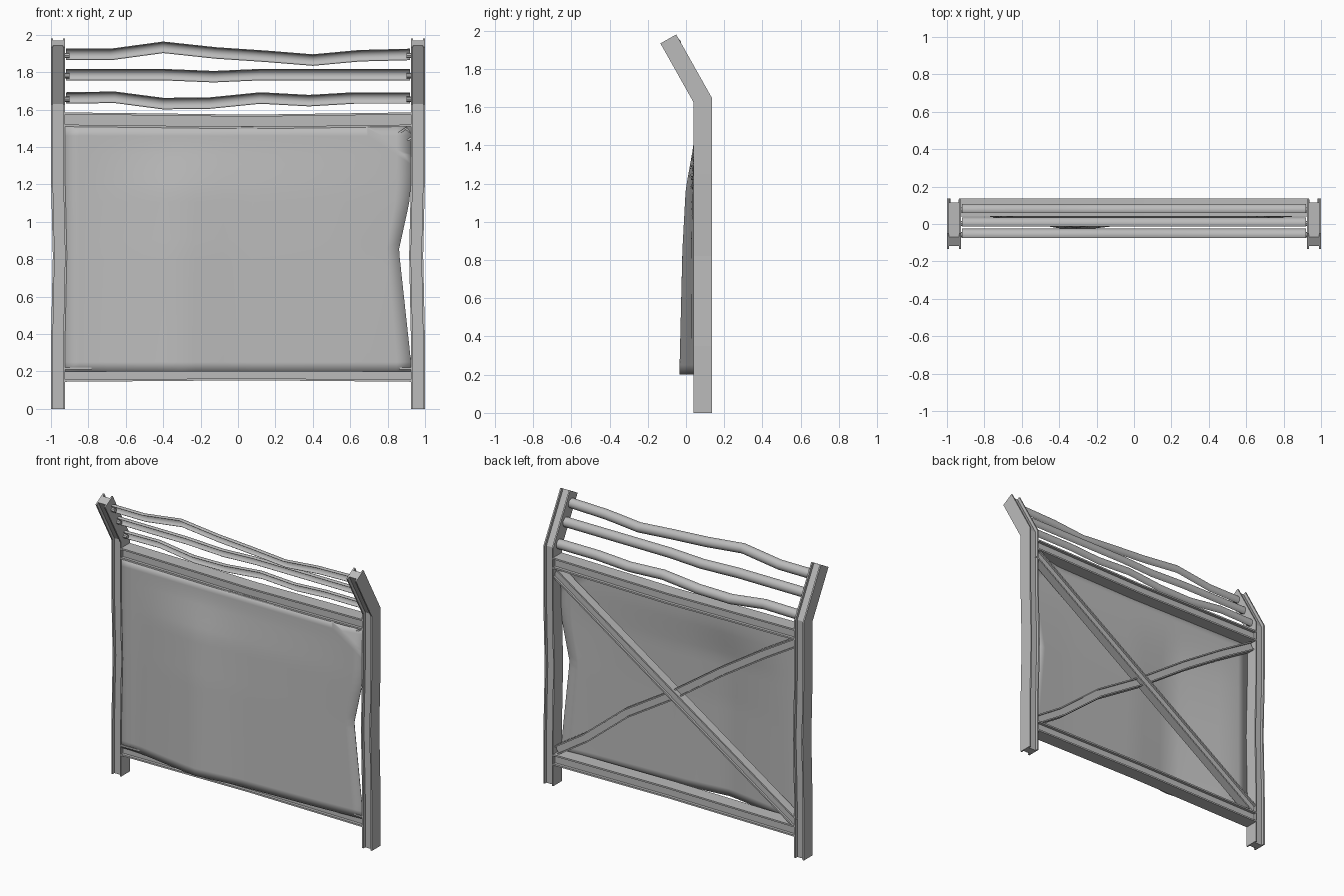
import bpy, bmesh, math
from mathutils import Vector

cube = bpy.data.objects.get("Cube")
if cube:
    bpy.data.objects.remove(cube)

steel = bpy.data.materials.new("grey_steel")
steel.use_nodes = True
steel.diffuse_color = (0.5, 0.5, 0.5, 1)
steel.node_tree.nodes["Principled BSDF"].inputs["Base Color"].default_value = (0.5, 0.5, 0.5, 1)

X, Y = Vector((1, 0, 0)), Vector((0, 1, 0))


def finish(bm, name, smooth=False):
    bmesh.ops.recalc_face_normals(bm, faces=bm.faces)
    mesh = bpy.data.meshes.new(name)
    bm.to_mesh(mesh)
    bm.free()
    mesh.materials.append(steel)
    obj = bpy.data.objects.new(name, mesh)
    bpy.context.collection.objects.link(obj)
    if smooth:
        bpy.ops.object.select_all(action='DESELECT')
        obj.select_set(True)
        bpy.context.view_layer.objects.active = obj
        bpy.ops.object.shade_smooth_by_angle(angle=math.radians(40))
    return obj


def sweep(name, profile, path, u, smooth=False):
    """Mitred sweep of a closed (u, v) profile along a path; u stays fixed."""
    bm = bmesh.new()
    path = [Vector(p) for p in path]
    sides = [(b - a).cross(u).normalized() for a, b in zip(path, path[1:])]
    rings = []
    for i, p in enumerate(path):
        a, b = sides[max(i - 1, 0)], sides[min(i, len(sides) - 1)]
        v = (a + b) / (1 + a.dot(b))
        rings.append([bm.verts.new(p + u * s + v * t) for s, t in profile])
    n = len(profile)
    for r, q in zip(rings, rings[1:]):
        for i in range(n):
            j = (i + 1) % n
            bm.faces.new((r[i], r[j], q[j], q[i]))
    bm.faces.new(rings[0])
    bm.faces.new(rings[-1])
    return finish(bm, name, smooth)


def beam_section(w, d, t, web):
    """Beam profile: flanges at +-w, half depth d, flange thickness t, half web."""
    quarter = [(w, d), (w - t, d), (w - t, web)]
    half = quarter + [(-x, y) for x, y in reversed(quarter)]
    return half + [(-x, -y) for x, y in half]


def swap(profile):
    return [(b, a) for a, b in profile]


def lerp(table, x):
    """Piecewise linear lookup."""
    for (a, fa), (b, fb) in zip(table, table[1:]):
        if x <= b:
            return fa + (fb - fa) * max(0, (x - a) / (b - a))
    return table[-1][1]


# Posts with leaning tops, dented slightly inwards
post = beam_section(0.0375, 0.0475, 0.01, 0.0275)
for side, label in ((1, "left"), (-1, "right")):
    x = 0.9625 * side
    sweep(label + "_post", post,
          [(x, 0.0875, 0), (x, 0.0875, 0.35), (x - 0.01 * side, 0.0875, 0.82),
           (x, 0.0875, 1.25), (x, 0.0875, 1.637), (x, -0.0925, 1.957)], X)

# Horizontal rails
rail = swap(beam_section(0.038, 0.0475, 0.011, 0.0275))
for label, z, bow in (("top_rail", 1.547, -0.012), ("bottom_rail", 0.183, 0.008)):
    sweep(label, rail, [(px, 0.0875, z + bow * k) for px, k in
                        ((-0.926, 0), (-0.4, 0.5), (0.05, 1), (0.4, 0.6), (0.926, 0))], Y)

# Crossed braces on the back
brace = swap(beam_section(0.034, 0.03, 0.01, 0.016))
sweep("straight_brace", brace, [(-0.92, 0.1, 0.24), (0.92, 0.1, 1.48)], Y)
thin_brace = swap(beam_section(0.03, 0.026, 0.009, 0.012))
wobble = ((0, 0), (0.12, -0.005), (0.29, 0.04), (0.48, 0.02), (0.69, 0.03), (0.86, 0.02), (1, 0))
sweep("bent_brace", thin_brace,
      [(0.92 - 1.84 * k, 0.088, 0.24 + 1.24 * k + dz) for k, dz in wobble], Y)

# Bent half-pipe bars, open to the front, with a bolt at each end
arc = [math.radians(-60 + 180 * i / 10) for i in range(11)]
shell = [(0.033 * math.cos(a), 0.033 * math.sin(a)) for a in arc]
shell += [(0.03 * math.cos(a), 0.03 * math.sin(a)) for a in reversed(arc)]
bars = {
    "upper_bar": (-0.058, 1.893, ((-0.92, 0), (-0.68, 0), (-0.4, 0.038), (-0.12, 0.008),
                                  (0.15, -0.01), (0.4, -0.03), (0.65, -0.007), (0.92, 0))),
    "middle_bar": (0.003, 1.785, ((-0.92, 0), (-0.4, 0), (-0.13, -0.011), (0.12, 0), (0.92, 0))),
    "lower_bar": (0.075, 1.66, ((-0.92, 0), (-0.66, 0.004), (-0.4, -0.03), (-0.15, -0.027),
                                (0.12, 0), (0.38, -0.014), (0.62, 0), (0.92, 0))),
}
for label, (y, z, bends) in bars.items():
    sweep(label, shell, [(px, y, z + dz) for px, dz in bends], Y, True)
    bolt = [(0.014 * math.cos(k * math.pi / 4), 0.014 * math.sin(k * math.pi / 4)) for k in range(8)]
    for side, end in ((1, "left"), (-1, "right")):
        sweep(f"{label}_{end}_bolt", bolt,
              [(0.9 * side, y, z - 0.004), (0.93 * side, y, z - 0.004)], Y)

# Buckled sheet panel with one folded corner
bulge_x = [(-0.93, 0), (-0.8, 0), (-0.32, 1), (0, 0.55), (0.6, 0.25), (0.93, 0)]
bulge_z = [(0.2, 1), (0.85, 0.8), (1.17, 0.58), (1.4, 0.06), (1.51, 0)]
right_edge = [(0.2, 0.925), (0.25, 0.925), (0.85, 0.86), (1.1, 0.915), (1.2, 0.925), (1.51, 0.925)]
bm = bmesh.new()
nx, nz = 24, 26
grid = []
for j in range(nz + 1):
    z = 0.2 + 1.31 * j / nz
    edge = lerp(right_edge, z)
    row = []
    for i in range(nx + 1):
        k = i / nx
        x = -0.925 + 1.85 * k
        y = 0.046 - 0.08 * lerp(bulge_x, x) * lerp(bulge_z, z)
        row.append(bm.verts.new((x + (edge - 0.925) * k ** 4, y, z)))
    grid.append(row)
for r, q in zip(grid, grid[1:]):
    for i in range(nx):
        bm.faces.new((r[i], r[i + 1], q[i + 1], q[i]))
fold_point = Vector((0.68, 0, 1.51))
fold_normal = Vector((0.18, 0, 0.245)).normalized()
bmesh.ops.bisect_plane(bm, geom=bm.verts[:] + bm.edges[:] + bm.faces[:],
                       plane_co=fold_point, plane_no=fold_normal)
for v in bm.verts:
    v.co.y += 0.35 * max(0, (v.co - fold_point).dot(fold_normal))
panel = finish(bm, "sheet_panel", True)
thick = panel.modifiers.new("thickness", 'SOLIDIFY')
thick.thickness = 0.004
thick.offset = 0
